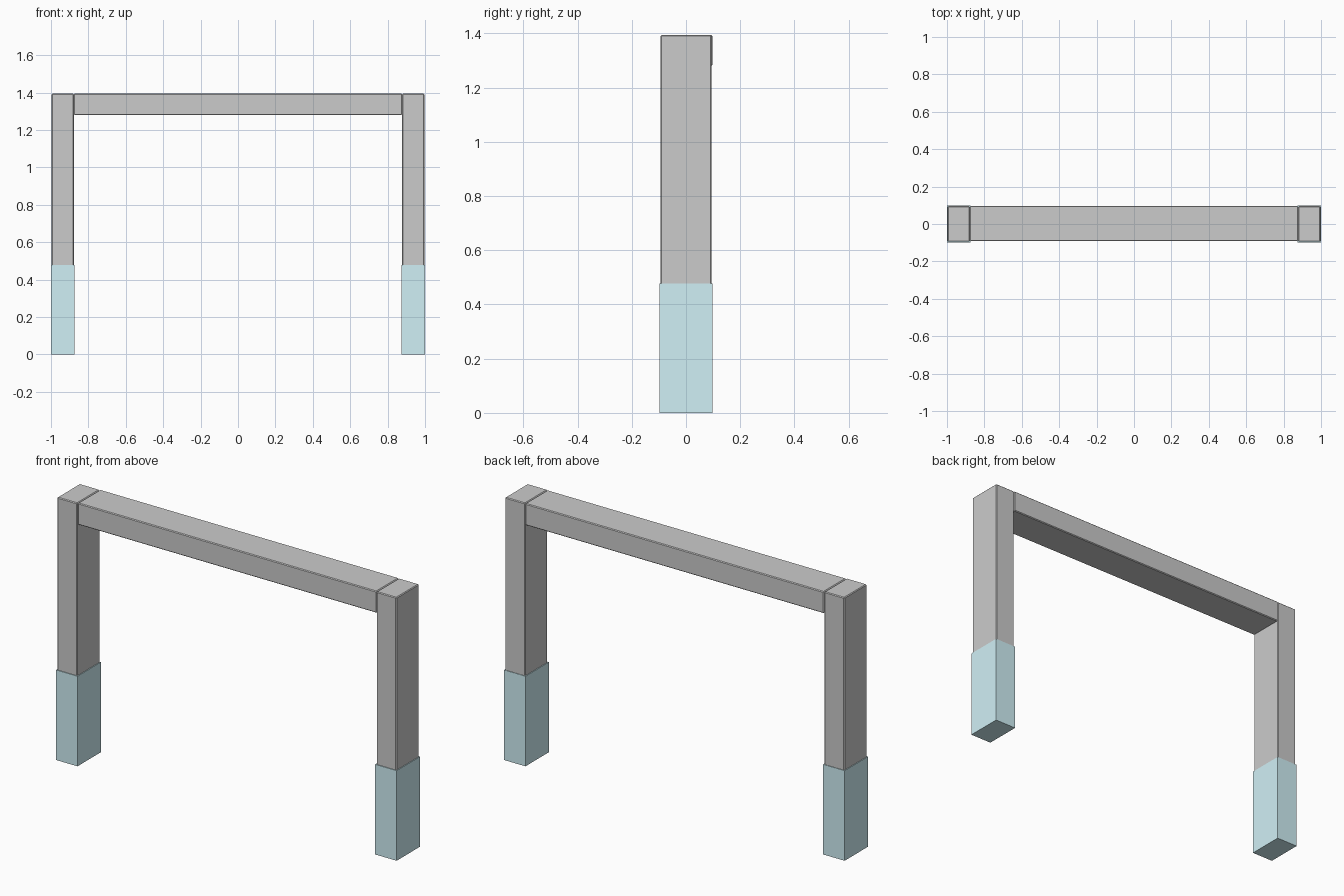
import bpy

if "Cube" in bpy.data.objects:
    bpy.data.objects.remove(bpy.data.objects["Cube"])

def box(name, lo, hi, bevel=0.0, mat=None):
    """Axis-aligned box between two corners, with an optional small chamfer."""
    bpy.ops.mesh.primitive_cube_add(size=1, location=[(a + b) / 2 for a, b in zip(lo, hi)])
    ob = bpy.context.object
    ob.name = name
    ob.scale = [b - a for a, b in zip(lo, hi)]
    bpy.ops.object.transform_apply(location=False, rotation=False, scale=True)
    if bevel:
        mod = ob.modifiers.new("edge_chamfer", 'BEVEL')
        mod.width = bevel
        mod.segments = 1
    if mat:
        ob.data.materials.append(mat)
    return ob

padding = bpy.data.materials.new("pale_blue")
padding.diffuse_color = (0.63, 0.87, 0.92, 1)
padding.use_nodes = True
padding.node_tree.nodes["Principled BSDF"].inputs["Base Color"].default_value = padding.diffuse_color

# Upright on each side: a plain coloured sleeve below, a slimmer chamfered post above
for side, s in (("left", -1), ("right", 1)):
    def span(a, b):
        return sorted((s * a, s * b))
    x0, x1 = span(0.874, 1.0)
    box(side + "_sleeve", (x0, -0.098, 0), (x1, 0.098, 0.478), mat=padding)
    x0, x1 = span(0.878, 0.996)
    box(side + "_post", (x0, -0.094, 0.47), (x1, 0.095, 1.394), 0.004)

# Crossbar between the posts
box("crossbar", (-0.877, -0.091, 1.279), (0.877, 0.097, 1.394), 0.004)
